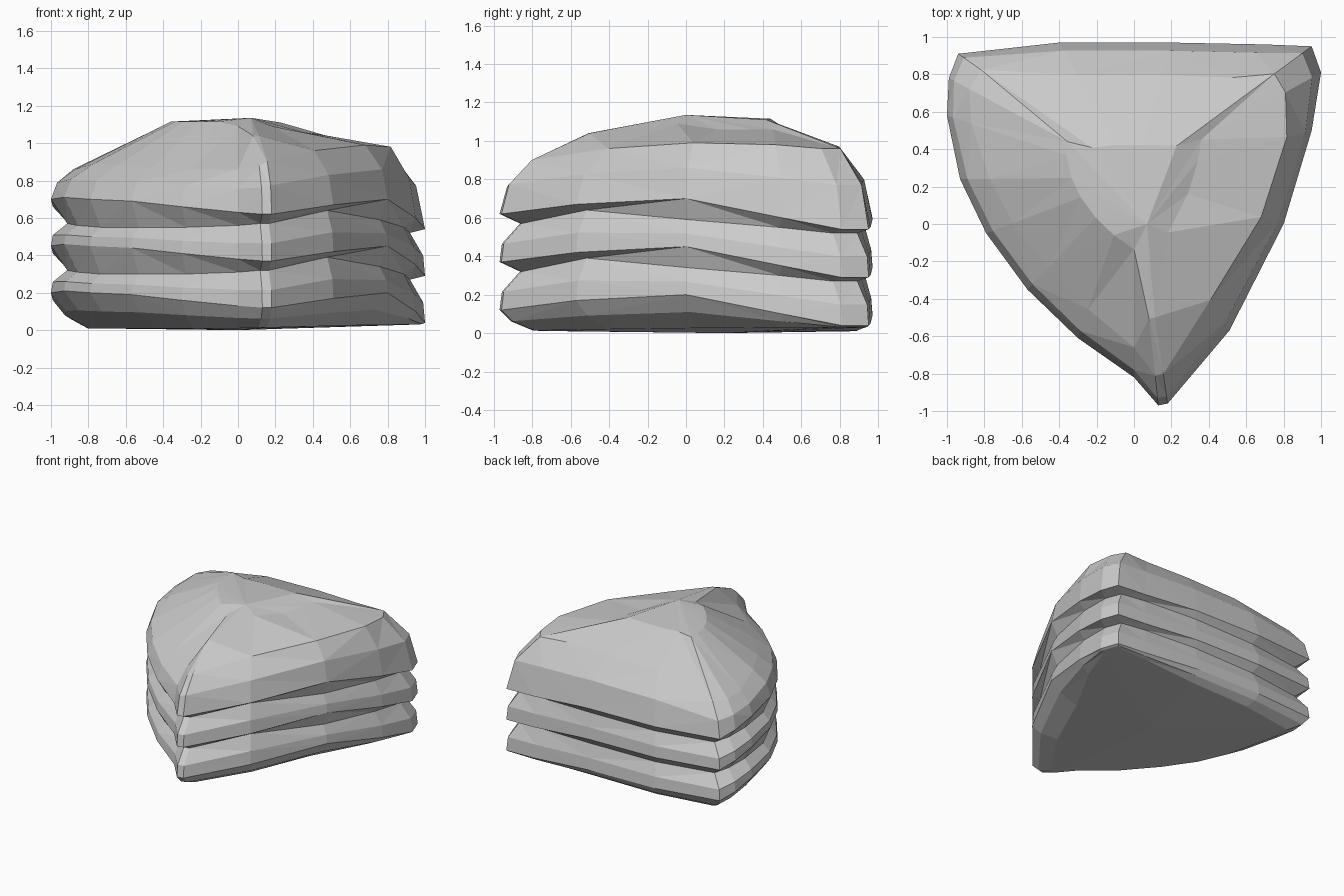
import bpy, bmesh

# Outline of the slab: x, y, height of outer edge, height of groove, dome shoulder height, shoulder scale
OUTLINE = [
    (0.13, -0.97, 0.12, 0.33, 0.88, 0.87), (0.18, -0.96, 0.12, 0.33, 0.90, 0.87),
    (0.51, -0.57, 0.17, 0.40, 0.96, 0.80), (0.80, 0.00, 0.20, 0.35, 0.99, 0.85),
    (0.95, 0.50, 0.10, 0.31, 0.98, 0.86), (1.00, 0.81, 0.04, 0.28, 0.96, 0.81),
    (0.95, 0.95, 0.04, 0.28, 0.96, 0.79), (0.70, 0.96, 0.05, 0.29, 0.97, 0.75),
    (0.20, 0.97, 0.09, 0.30, 0.97, 0.76), (-0.40, 0.97, 0.10, 0.30, 0.96, 0.76),
    (-0.94, 0.91, 0.12, 0.31, 0.86, 0.87), (-0.99, 0.78, 0.16, 0.32, 0.86, 0.89),
    (-1.00, 0.58, 0.20, 0.33, 0.86, 0.87), (-0.93, 0.24, 0.21, 0.32, 0.89, 0.83),
    (-0.79, -0.05, 0.20, 0.31, 0.88, 0.82), (-0.57, -0.35, 0.19, 0.31, 0.87, 0.81),
    (-0.30, -0.61, 0.16, 0.31, 0.86, 0.82), (0.00, -0.82, 0.13, 0.32, 0.86, 0.85),
]
CX, CY, STEP = 0.0, 0.25, 0.25


def pt(p, s, z):
    return (CX + (p[0] - CX) * s, CY + (p[1] - CY) * s, z)


def groove(p):
    # Grooves cut deepest at the three corners and shallower along the sides
    r = ((p[0] - CX) ** 2 + (p[1] - CY) ** 2) ** 0.5
    side = 0.065 if p[0] < 0 else 0.05
    return 1 - side - 0.035 * max(0, (r - 0.8) / 0.4)


def crown(p):
    # Crown ring: long spur towards the front tip, short at the back
    if p[1] < -0.9:
        return pt(p, 0.62, 1.04)
    if p[1] > 0.9:
        return pt(p, 0.24, 1.11)
    return pt(p, 0.36, 1.09 + 0.025 * (p[0] < 0) - 0.03 * (p[0] > 0.6))


# Rings from the base, through three folded layers, up to the dome
rings = [[pt(p, 1 - 1.2 * p[2], 0.01 + 0.02 * max(0, p[0])) for p in OUTLINE],
         [pt(p, 1 - 0.4 * p[2], p[2] * 0.5 + 0.012 * max(0, p[0])) for p in OUTLINE]]
for k in range(3):
    dz = STEP * k
    rings.append([pt(p, 1, p[2] + dz) for p in OUTLINE])
    if k < 2:
        rings.append([pt(p, 0.99, p[2] * 0.55 + p[3] * 0.45 + dz) for p in OUTLINE])
        rings.append([pt(p, groove(p), p[3] + dz - 0.01) for p in OUTLINE])
rings.append([pt(p, 1 + (p[5] - 1) * 0.25, (p[2] + 0.5) * 0.45 + p[4] * 0.55) for p in OUTLINE])
rings.append([pt(p, p[5], p[4]) for p in OUTLINE])
rings.append([crown(p) for p in OUTLINE])

bm = bmesh.new()
loops = [[bm.verts.new(c) for c in ring] for ring in rings]
n = len(OUTLINE)
for a, b in zip(loops, loops[1:]):
    for i in range(n):
        j = (i + 1) % n
        bm.faces.new((a[i], a[j], b[j], b[i]))
# Flat underside and peaked top
bottom = bm.verts.new((0, 0.2, 0.0))
peak = bm.verts.new((0.07, 0.0, 1.135))
for i in range(n):
    j = (i + 1) % n
    bm.faces.new((loops[0][j], loops[0][i], bottom))
    bm.faces.new((loops[-1][i], loops[-1][j], peak))
bmesh.ops.triangulate(bm, faces=bm.faces[:])
bmesh.ops.recalc_face_normals(bm, faces=bm.faces[:])
mesh = bpy.data.meshes.new("layered_rock")
bm.to_mesh(mesh)
bm.free()
obj = bpy.data.objects.new("layered_rock", mesh)
bpy.context.collection.objects.link(obj)
# Rest exactly on the ground
low = min(v.co.z for v in mesh.vertices)
for v in mesh.vertices:
    v.co.z -= low
